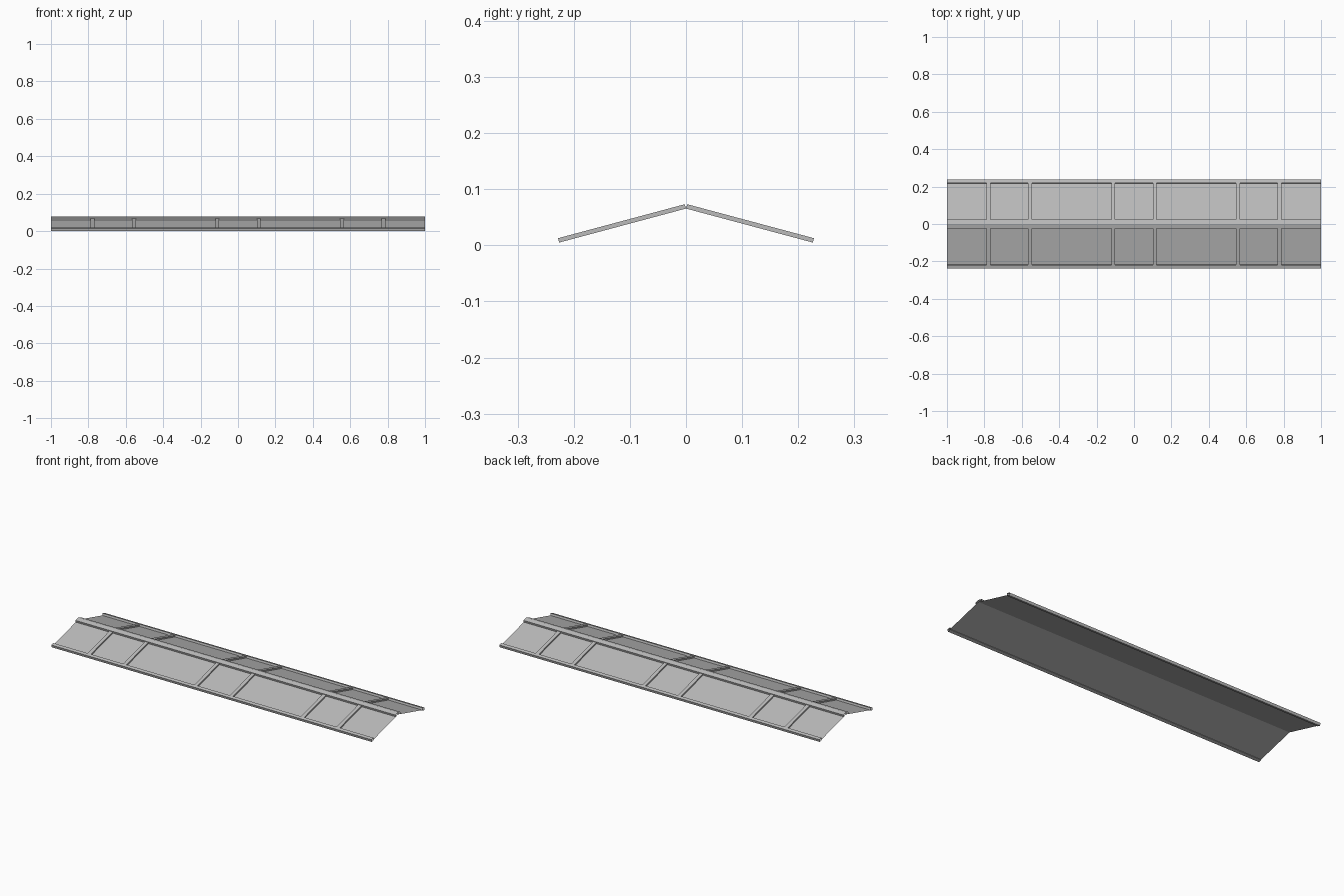
import bpy
import bmesh
from math import sin, cos, radians

cube = bpy.data.objects.get("Cube")
if cube:
    bpy.data.objects.remove(cube, do_unlink=True)

PITCH = radians(15)
RIDGE_Z = 0.0655     # ridge height of the sheet
SLOPE = 0.234        # sheet length down each slope
RIB_H = 0.008
RAIL_H = 0.0115

metal = bpy.data.materials.new("grey_metal")
metal.use_nodes = True
metal.diffuse_color = (0.5, 0.5, 0.5, 1)
metal.node_tree.nodes["Principled BSDF"].inputs["Base Color"].default_value = (0.5, 0.5, 0.5, 1)


def on_slope(side, s, h):
    """Point (y, z) a distance s down one slope and h above the sheet."""
    return (side * (s * cos(PITCH) + h * sin(PITCH)),
            RIDGE_Z - s * sin(PITCH) + h * cos(PITCH))


def extrude(name, profile, x0, x1, closed=False, capped=False):
    """Sweep a (y, z) profile along x."""
    bm = bmesh.new()
    a = [bm.verts.new((x0, y, z)) for y, z in profile]
    b = [bm.verts.new((x1, y, z)) for y, z in profile]
    n = len(profile)
    for i in range(n if closed else n - 1):
        j = (i + 1) % n
        bm.faces.new((a[i], a[j], b[j], b[i]))
    if capped:
        bm.faces.new(a)
        bm.faces.new(b)
    bmesh.ops.recalc_face_normals(bm, faces=bm.faces)
    bm.normal_update()
    # open sheets face upward
    if not closed and sum(f.normal.z for f in bm.faces) < 0:
        bmesh.ops.reverse_faces(bm, faces=bm.faces)
    mesh = bpy.data.meshes.new(name)
    bm.to_mesh(mesh)
    bm.free()
    mesh.materials.append(metal)
    obj = bpy.data.objects.new(name, mesh)
    bpy.context.collection.objects.link(obj)
    return obj


def slope_box(side, s0, s1, h0, h1):
    return [on_slope(side, s, h) for s, h in ((s0, h0), (s1, h0), (s1, h1), (s0, h1))]


# Folded roof sheet
extrude("roof_sheet",
        [on_slope(-1, SLOPE, 0), (0, RIDGE_Z), on_slope(1, SLOPE, 0)], -1, 1)

# Raised cap along the ridge
CAP = 0.021
extrude("ridge_cap",
        [on_slope(-1, CAP, 0), on_slope(-1, CAP, RAIL_H),
         (0, RIDGE_Z + RAIL_H / cos(PITCH)),
         on_slope(1, CAP, RAIL_H), on_slope(1, CAP, 0)], -1, 1)

for side, label in ((-1, "front"), (1, "back")):
    # Open-ended rail wrapped round the eave
    extrude(label + "_eave_rail",
            slope_box(side, 0.225, 0.243, -0.003, RAIL_H), -1, 1, closed=True)
    # Ribs running down the slope
    for ninths in (-7, -5, -1, 1, 5, 7):
        x = ninths / 9
        extrude(label + "_rib", slope_box(side, 0, SLOPE, 0, RIB_H),
                x - 0.01, x + 0.01, closed=True, capped=True)
